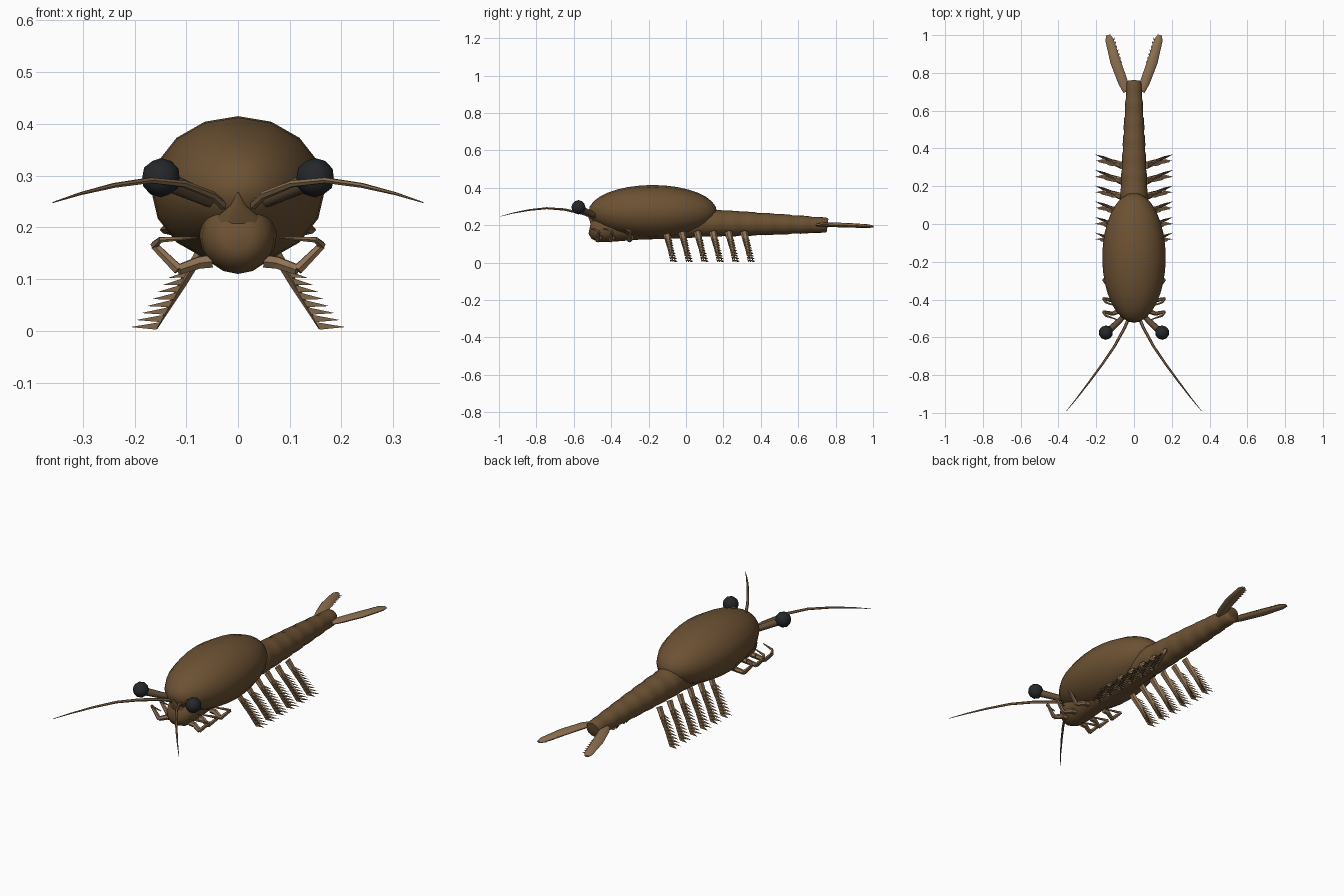
import bpy, bmesh, math
from mathutils import Vector

if "Cube" in bpy.data.objects:
    bpy.data.objects.remove(bpy.data.objects["Cube"])


def material(name, col):
    m = bpy.data.materials.new(name)
    m.diffuse_color = (*col, 1)
    m.use_nodes = True
    m.node_tree.nodes["Principled BSDF"].inputs["Base Color"].default_value = m.diffuse_color
    return m


SHELL = material("brown_shell", (0.15, 0.083, 0.033))
LIMB = material("tan_limb", (0.27, 0.165, 0.085))
STALK = material("dark_brown", (0.12, 0.075, 0.04))
EYE = material("black_eye", (0.018, 0.02, 0.023))


def add_tube(bm, pts, radii, sides=8, flat=1.0, wide=Vector((1, 0, 0))):
    """Loft elliptical rings along a path; flat squashes across the wide axis."""
    pts = [Vector(p) for p in pts]
    rings = []
    for i, p in enumerate(pts):
        t = (pts[min(i + 1, len(pts) - 1)] - pts[max(i - 1, 0)]).normalized()
        n = t.cross(wide).normalized()
        u = n.cross(t).normalized()
        rings.append([bm.verts.new(p + radii[i] * (math.cos(a) * u + math.sin(a) * n * flat))
                      for a in (2 * math.pi * k / sides for k in range(sides))])
    for a, b in zip(rings, rings[1:]):
        for k in range(sides):
            j = (k + 1) % sides
            bm.faces.new((a[k], a[j], b[j], b[k]))
    bm.faces.new(rings[0][::-1])
    bm.faces.new(rings[-1])


def finish(bm, name, mat, smooth=True):
    bmesh.ops.recalc_face_normals(bm, faces=bm.faces)
    me = bpy.data.meshes.new(name)
    bm.to_mesh(me)
    bm.free()
    me.materials.append(mat)
    ob = bpy.data.objects.new(name, me)
    bpy.context.collection.objects.link(ob)
    for f in me.polygons:
        f.use_smooth = smooth
    if smooth:
        bpy.ops.object.select_all(action='DESELECT')
        ob.select_set(True)
        bpy.context.view_layer.objects.active = ob
        bpy.ops.object.shade_smooth_by_angle(angle=math.radians(50))
    return ob


def tube(name, pts, radii, mat, **kw):
    bm = bmesh.new()
    add_tube(bm, pts, radii, **kw)
    return finish(bm, name, mat)


# Egg-shaped carapace with its poles along the body
bm = bmesh.new()
bmesh.ops.create_uvsphere(bm, u_segments=16, v_segments=16, radius=1)
for v in bm.verts:
    x, y, z = v.co
    v.co = (x * 0.168, z * 0.343 - 0.178, y * 0.143 + 0.272)
finish(bm, "carapace", SHELL)

# Trunk under the carapace, continuing as the ringed abdomen
path, rad = [], []
for y, z, r in ((-0.515, 0.185, 0.03), (-0.50, 0.182, 0.055), (-0.47, 0.18, 0.07),
                (-0.42, 0.185, 0.075), (-0.25, 0.195, 0.072), (0.0, 0.20, 0.07)):
    path.append((0, y, z))
    rad.append(r)
SEGMENTS = 7
for i in range(SEGMENTS):
    for f, bulge in ((0.0, -0.001), (0.5, 0.002), (0.93, 0.0015)):
        t = (i + f) / SEGMENTS
        path.append((0, 0.1 + 0.655 * t, 0.211 - 0.01 * t))
        rad.append(0.072 - 0.034 * t ** 1.25 + bulge)
path.append((0, 0.757, 0.2))
rad.append(0.034)
tube("body", path, rad, SHELL, sides=16)

# Pointed rostrum plate at the front
tube("rostrum", [(0, -0.475, 0.19), (0, -0.50, 0.226), (0, -0.515, 0.243), (0, -0.523, 0.268)],
     [0.065, 0.034, 0.014, 0.001], SHELL, sides=10, flat=0.5)

for s, side in ((1, "right"), (-1, "left")):
    # Eye on its stalk
    tube("eye_stalk_" + side, [(s * 0.03, -0.46, 0.242), (s * 0.08, -0.515, 0.264),
                               (s * 0.14, -0.57, 0.29)], [0.013, 0.016, 0.019], STALK)
    bm = bmesh.new()
    bmesh.ops.create_icosphere(bm, subdivisions=2, radius=0.038)
    bmesh.ops.translate(bm, verts=bm.verts, vec=(s * 0.149, -0.575, 0.296))
    finish(bm, "eye_" + side, EYE)

    # Long arched antenna
    tube("antenna_" + side,
         [(s * x, y, z) for x, y, z in ((0.02, -0.48, 0.235), (0.05, -0.55, 0.262),
          (0.105, -0.65, 0.284), (0.17, -0.745, 0.291), (0.24, -0.84, 0.281),
          (0.305, -0.925, 0.265), (0.358, -0.99, 0.248))],
         [0.009, 0.008, 0.007, 0.006, 0.005, 0.003, 0.001], LIMB, sides=6)

    # Folded jointed mouth legs
    for n, y in enumerate((-0.46, -0.39, -0.29)):
        j = [Vector(p) for p in ((s * 0.05, y, 0.135), (s * 0.075, y, 0.132),
             (s * 0.115, y - 0.015, 0.118), (s * 0.162, y - 0.005, 0.165),
             (s * 0.15, y - 0.025, 0.176), (s * 0.08, y - 0.05, 0.18))]
        r = (0.014, 0.013, 0.011, 0.008, 0.006, 0.002)
        bm = bmesh.new()
        for k in range(5):
            add_tube(bm, (j[k], j[k + 1]), (r[k], r[k + 1]), sides=6, wide=Vector((0, 1, 0.1)))
        finish(bm, f"mouth_leg_{side}_{n + 1}", LIMB)

    # Swimming legs: tapered stem with rows of flat bristles
    for n in range(6):
        y = -0.105 + n * 0.083
        top, tip = Vector((s * 0.065, y, 0.165)), Vector((s * 0.157, y + 0.035, 0.004))
        bm = bmesh.new()
        add_tube(bm, (top, top.lerp(tip, 0.45), tip), (0.02, 0.015, 0.002),
                 sides=6, flat=0.6, wide=Vector((0, 1, 0)))
        for k in range(9):
            p = top.lerp(tip, 0.2 + 0.09 * k)
            q = top.lerp(tip, 0.29 + 0.09 * k)
            reach = 0.034 + 0.002 * k
            for d in (1, -1):
                end = q + Vector((s * reach, 0.006 + d * 0.018, -0.003 + 0.001 * k))
                a, b = p + Vector((0, d * 0.013, 0)), q + Vector((0, d * 0.013, 0))
                c = (p + q) / 2 + Vector((s * 0.009, 0, 0.002))
                v = [bm.verts.new(w) for w in (a, b, c, end)]
                for f in ((0, 1, 2), (0, 1, 3), (1, 2, 3), (2, 0, 3)):
                    bm.faces.new([v[i] for i in f])
        finish(bm, f"swimming_leg_{side}_{n + 1}", LIMB, smooth=False)

    # Tail blade with small spines along its inner edge
    bm = bmesh.new()
    add_tube(bm, [(s * 0.04, 0.70, 0.202), (s * 0.058, 0.75, 0.203), (s * 0.098, 0.86, 0.2),
                  (s * 0.13, 0.975, 0.195), (s * 0.137, 1.0, 0.193)],
             [0.017, 0.026, 0.028, 0.022, 0.011], sides=8, flat=0.45)
    for k in range(7):
        f = k / 6
        base = Vector((s * (0.066 + 0.038 * f), 0.84 + 0.125 * f, 0.2 - 0.005 * f))
        add_tube(bm, (base + Vector((s * 0.012, -0.01, 0)), base + Vector((-s * 0.002, 0.022, 0))),
                 (0.006, 0.001), sides=4)
    finish(bm, "tail_blade_" + side, LIMB)
